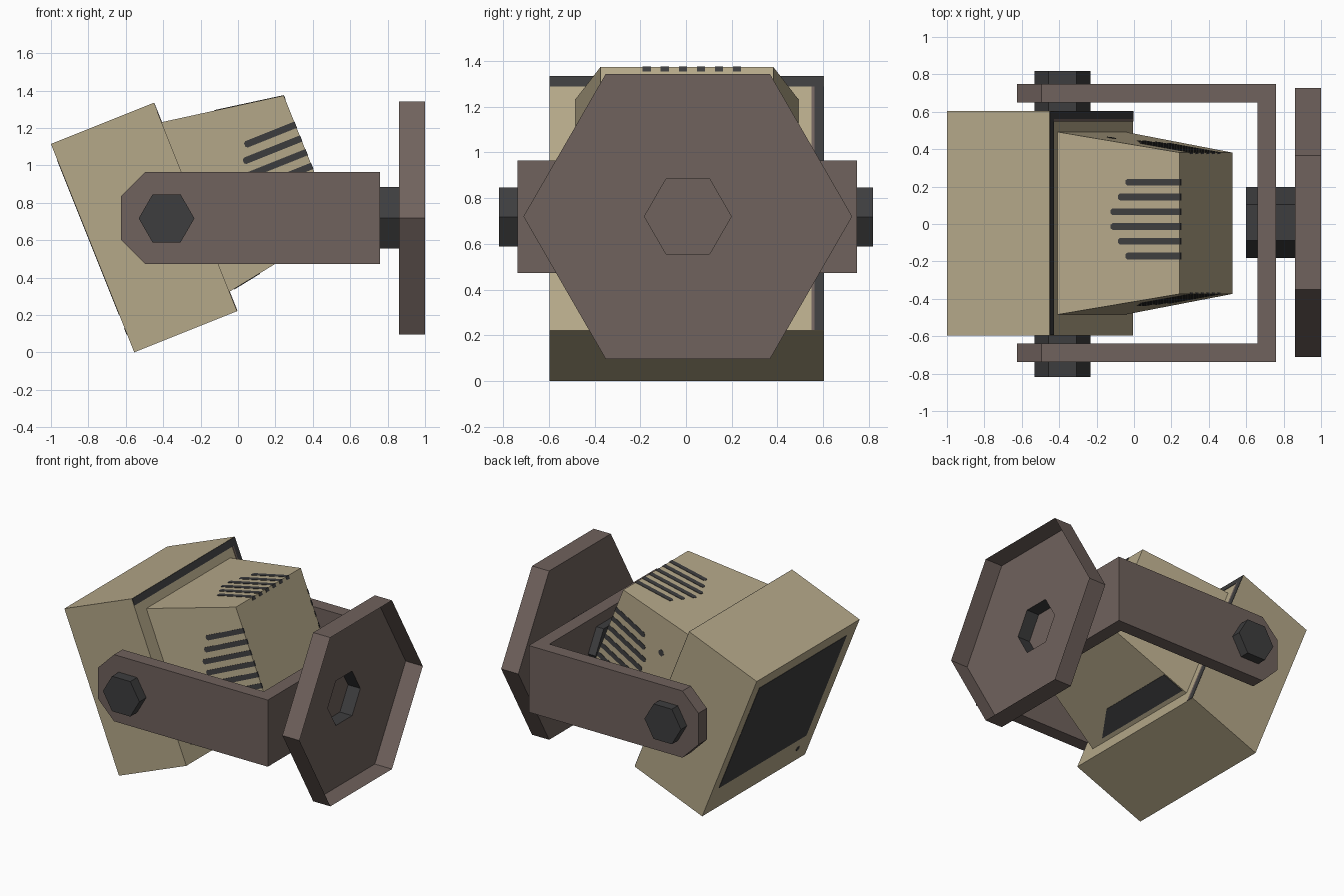
import bpy, bmesh, math
from mathutils import Matrix

if "Cube" in bpy.data.objects:
    bpy.data.objects.remove(bpy.data.objects["Cube"])


def material(name, rgb):
    m = bpy.data.materials.new(name)
    lin = [(c / 255 / 12.92 if c < 11 else ((c / 255 + 0.055) / 1.055) ** 2.4) for c in rgb]
    m.diffuse_color = (*lin, 1)
    m.use_nodes = True
    m.node_tree.nodes["Principled BSDF"].inputs["Base Color"].default_value = m.diffuse_color
    return m


BEIGE = material("beige_plastic", (181, 168, 137))
BROWN = material("brown_metal", (112, 98, 93))
GREY = material("dark_grey", (61, 61, 62))


def loft(name, rings, mat, matrix=Matrix(), caps=True):
    """Surface through matching outlines, closed at both ends if caps is set."""
    bm = bmesh.new()
    vs = [[bm.verts.new(p) for p in ring] for ring in rings]
    n = len(rings[0])
    for a, b in zip(vs, vs[1:]):
        for i in range(n):
            j = (i + 1) % n
            bm.faces.new((a[i], a[j], b[j], b[i]))
    if caps:
        bm.faces.new(vs[0])
        bm.faces.new(vs[-1])
    bmesh.ops.transform(bm, matrix=matrix, verts=bm.verts)
    bmesh.ops.recalc_face_normals(bm, faces=bm.faces)
    me = bpy.data.meshes.new(name)
    bm.to_mesh(me)
    bm.free()
    me.materials.append(mat)
    ob = bpy.data.objects.new(name, me)
    bpy.context.collection.objects.link(ob)
    return ob


def rect(u, y0, y1, v0, v1):
    return [(u, y0, v0), (u, y1, v0), (u, y1, v1), (u, y0, v1)]


def box(name, u0, u1, y0, y1, v0, v1, mat, matrix=Matrix()):
    return loft(name, [rect(u0, y0, y1, v0, v1), rect(u1, y0, y1, v0, v1)], mat, matrix)


def hexagon(r):
    return [(r * math.cos(i * math.pi / 3), r * math.sin(i * math.pi / 3)) for i in range(6)]


def hex_x(x, r, cy, cz):
    """Hexagon facing along x."""
    return [(x, cy + y, cz + z) for y, z in hexagon(r)]


# Tilted monitor frame: local x = depth, z = height, origin at screen centre
TILT = Matrix.Translation((-0.7775, 0.004, 0.558)) @ Matrix.Rotation(-math.radians(21.8), 4, 'Y')
D0, D1, R0, R1 = 0.592, 1.252, 0.49, 0.378

# Monitor front case, screen and knob
box("front_case", 0, D0, -0.6, 0.6, -0.6, 0.6, BEIGE, TILT)
box("screen", -0.002, 0.005, -0.5, 0.52, -0.385, 0.505, GREY, TILT)
loft("knob", [hex_x(-0.003, 0.02, -0.45, -0.48), hex_x(0.005, 0.02, -0.45, -0.48)], GREY, TILT)

# Dark trim and brown lining on the rear of the front case
A, E = D0 - 0.005, D0 + 0.003
box("rear_trim_top", A, E, -0.598, 0.598, 0.549, 0.599, GREY, TILT)
box("rear_trim_side", A, E, 0.558, 0.599, -0.598, 0.549, GREY, TILT)
box("rear_lining_side", A, E, 0.544, 0.558, -0.598, 0.549, BROWN, TILT)

# Tapered rear housing
loft("rear_housing", [rect(D0 - 0.01, -R0, R0, -R0, R0), rect(D1, -R1, R1, -R1, R1)], BEIGE, TILT)


def plate(name, outline, quarter, depth=0.005):
    """Dark inlay following one tapered side of the housing."""
    def lift(h):
        return [(u, a, R0 + (R1 - R0) * (u - D0) / (D1 - D0) + h) for u, a in outline]
    loft(name, [lift(-depth), lift(0.002)], GREY,
         TILT @ Matrix.Rotation(quarter * math.pi / 2, 4, 'X'))


# Cooling slots on top and both sides, open at the back edge
for q, shift in ((0, 0.022), (1, 0.012), (3, -0.012)):
    for i in range(6):
        a = (i - 2.5) * 0.079 + shift
        s = 0.86 + abs(i - 2.5) * 0.04
        w, e = 0.018, D1 + 0.002
        plate("vent_slot", [(s, a - w / 2), (s + 0.01, a - w), (e, a - w),
                            (e, a + w), (s + 0.01, a + w), (s, a + w / 2)], q,
              0.022 if q == 0 else 0.008)

# Dark panel underneath and a small side screw
plate("bottom_panel", [(0.622, 0.36), (0.78, 0.15), (0.78, -0.45), (0.622, -0.475)], 2)
plate("side_screw", [(0.788 + x, -0.2 + y) for x, y in hexagon(0.025)], 3)

# U-shaped bracket with chamfered arms and hexagonal pivot bolts
C, Y = 0.72, 0.005
ARM = [(0.76, 0.245), (-0.495, 0.245), (-0.625, 0.115),
       (-0.625, -0.117), (-0.495, -0.247), (0.76, -0.247)]
for s, side in ((-1, "front"), (1, "back")):
    loft(side + "_arm", [[(x, Y + s * d, C + z) for x, z in ARM] for d in (0.645, 0.743)], BROWN)
    loft(side + "_pivot_bolt", [[(x - 0.382, s * d, C - 0.003 + z) for x, z in hexagon(0.149)]
                                for d in (0.59, 0.817)], GREY)
box("bracket_back", 0.66, 0.76, Y - 0.645, Y + 0.645, C - 0.247, C + 0.245, BROWN)

# Swivel shaft: solid stub inside the bracket, open tube towards the wall plate
H = 0.008
loft("swivel_stub", [hex_x(x, 0.19, H, C) for x in (0.6, 0.67)], GREY)
loft("swivel_tube", [hex_x(x, 0.19, H, C) for x in (0.755, 0.86)], GREY, caps=False)

# Hexagonal wall plate: a thin dish open to the wall, with a hole for the tube
loft("wall_plate", [hex_x(0.86, 0.19, H, C), hex_x(0.86, 0.719, H, C), hex_x(1.0, 0.719, H, C)],
     BROWN, caps=False)
